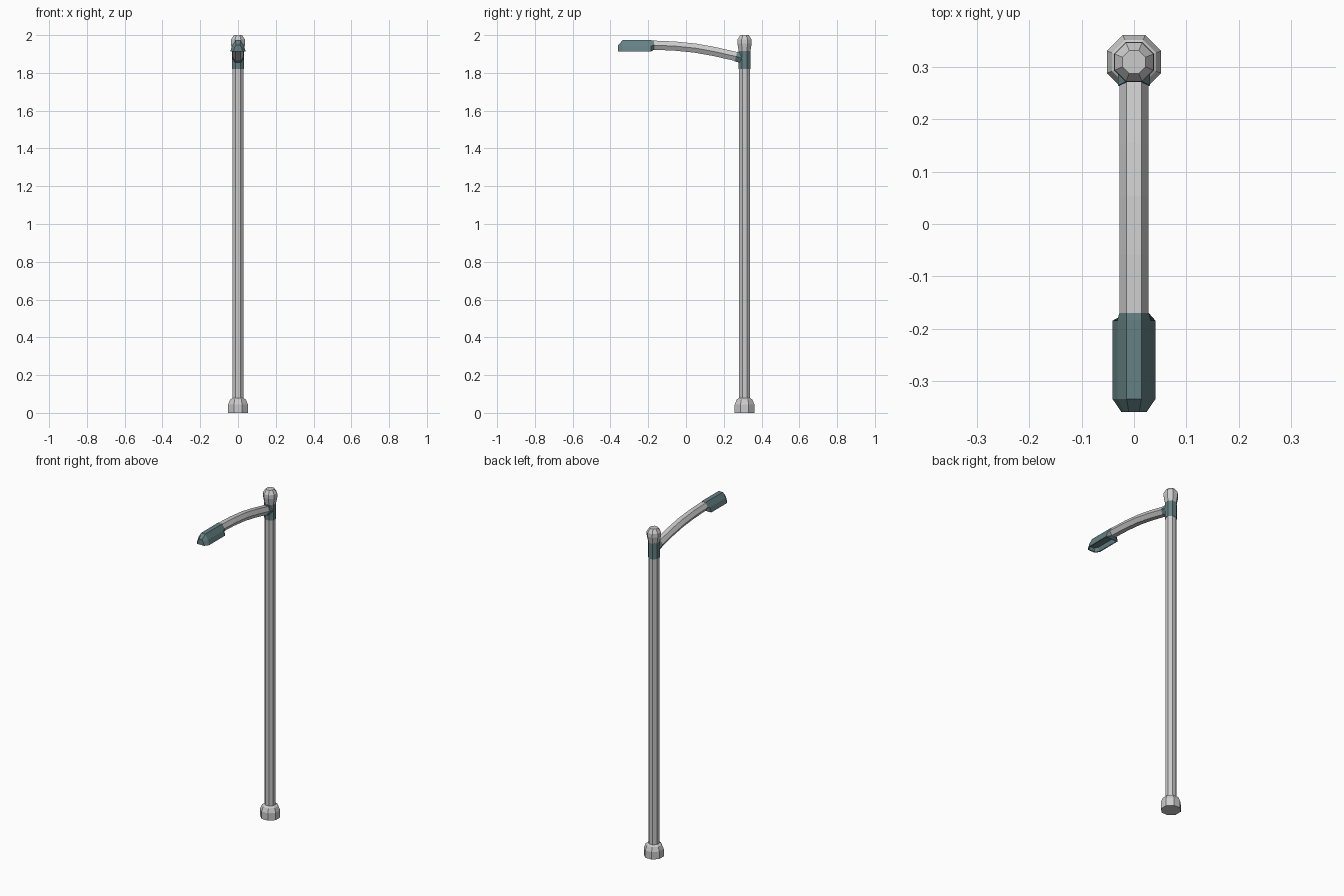
import bpy, bmesh, math

if "Cube" in bpy.data.objects:
    bpy.data.objects.remove(bpy.data.objects["Cube"])

teal = bpy.data.materials.new("dark_teal")
teal.diffuse_color = (0.13, 0.22, 0.23, 1)
teal.use_nodes = True
teal.node_tree.nodes["Principled BSDF"].inputs["Base Color"].default_value = teal.diffuse_color
POLE_Y = 0.31


def loft(name, rings, mat=None, cap_start=True, cap_end=True):
    """Skin closed rings of points into a faceted solid."""
    bm = bmesh.new()
    vr = [[bm.verts.new(p) for p in r] for r in rings]
    n = len(vr[0])
    for a, b in zip(vr, vr[1:]):
        for i in range(n):
            j = (i + 1) % n
            bm.faces.new((a[i], a[j], b[j], b[i]))
    if cap_start:
        bm.faces.new(vr[0][::-1])
    if cap_end:
        bm.faces.new(vr[-1])
    bmesh.ops.recalc_face_normals(bm, faces=bm.faces)
    me = bpy.data.meshes.new(name)
    bm.to_mesh(me)
    bm.free()
    ob = bpy.data.objects.new(name, me)
    bpy.context.collection.objects.link(ob)
    if mat:
        me.materials.append(mat)
    return ob


def octagon(apothem, z):
    r = apothem / math.cos(math.pi / 8)
    return [(r * math.cos((i + .5) * math.pi / 4),
             POLE_Y + r * math.sin((i + .5) * math.pi / 4), z) for i in range(8)]


def turned(name, profile, mat=None):
    return loft(name, [octagon(a, z) for a, z in profile], mat)


# Upright parts, each an eight-sided turning
turned("base", [(.052, 0), (.052, .045), (.042, .07), (.030, .078)])
turned("pole", [(.029, .07), (.029, 1.83)])
turned("collar", [(.031, 1.82), (.031, 1.915)], teal)
turned("finial", [(.030, 1.912), (.038, 1.955), (.037, 1.977), (.022, 2.0)])


# Arm: six-sided tube along a gentle arc
def hex_tube(name, path, r, mat=None):
    rings = []
    for k, (y, z) in enumerate(path):
        y0, z0 = path[max(k - 1, 0)]
        y1, z1 = path[min(k + 1, len(path) - 1)]
        length = math.hypot(y1 - y0, z1 - z0)
        ny, nz = (z1 - z0) / length, -(y1 - y0) / length
        rings.append([(r * math.cos(i * math.pi / 3),
                       y + r * math.sin(i * math.pi / 3) * ny,
                       z + r * math.sin(i * math.pi / 3) * nz) for i in range(6)])
    return loft(name, rings, mat)


arm_path = [(.30, 1.877), (.26, 1.888), (.15, 1.913), (.05, 1.931),
            (-.06, 1.942), (-.18, 1.947)]
hex_tube("arm", arm_path, .028)
hex_tube("arm_socket", [(.30, 1.877), (.265, 1.887)], .031, teal)


# Lamp head: stretched half hexagon shell, open underneath
def head_ring(y, top, mid, low, z_top, z_mid, z_low):
    return [(-low, y, z_low), (-mid, y, z_mid), (-top, y, z_top),
            (top, y, z_top), (mid, y, z_mid), (low, y, z_low)]


head = loft("lamp_head", [
    head_ring(-.170, .014, .028, .014, 1.972, 1.947, 1.922),
    head_ring(-.185, .014, .032, .041, 1.973, 1.942, 1.913),
    head_ring(-.335, .014, .032, .041, 1.973, 1.942, 1.913),
    head_ring(-.360, .010, .018, .024, 1.947, 1.935, 1.913)], teal)

# Sink the lens recess into the underside
bm = bmesh.new()
bm.from_mesh(head.data)
under = [f for f in bm.faces if all(v.co.z < 1.915 for v in f.verts)]
front = [f for f in bm.faces if f.normal.z < -.9 and f not in under]
bmesh.ops.inset_region(bm, faces=under + front, thickness=.007)
inner = [f for f in under if f.is_valid]
ext = bmesh.ops.extrude_face_region(bm, geom=inner)
verts = [g for g in ext["geom"] if isinstance(g, bmesh.types.BMVert)]
bmesh.ops.delete(bm, geom=inner, context="FACES")
for v in verts:
    v.co.z += .022
    v.co.x *= .75
bmesh.ops.recalc_face_normals(bm, faces=bm.faces)
bm.to_mesh(head.data)
bm.free()
